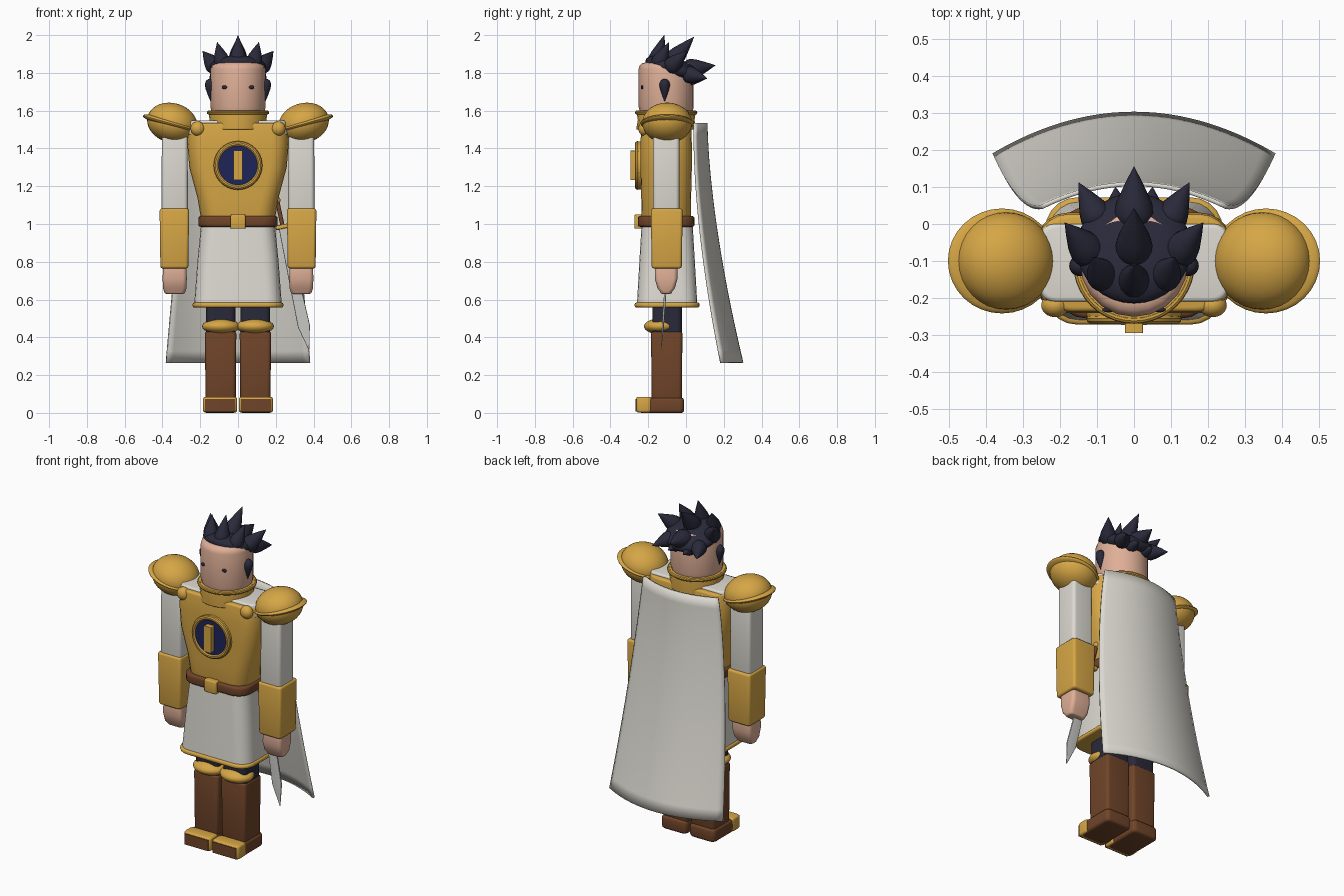
import bpy, bmesh, math
from mathutils import Vector, Matrix

if "Cube" in bpy.data.objects:
    bpy.data.objects.remove(bpy.data.objects["Cube"], do_unlink=True)


def material(name, rgb):
    m = bpy.data.materials.new(name)
    m.use_nodes = True
    m.diffuse_color = (*rgb, 1)
    m.node_tree.nodes["Principled BSDF"].inputs["Base Color"].default_value = (*rgb, 1)
    return m


gold = material("gold", (0.67, 0.38, 0.06))
white = material("off white cloth", (0.72, 0.70, 0.64))
brown = material("brown leather", (0.16, 0.058, 0.022))
skin = material("skin", (0.74, 0.43, 0.31))
dark = material("dark hair", (0.022, 0.022, 0.042))
navy = material("navy", (0.013, 0.018, 0.10))
steel = material("steel", (0.55, 0.55, 0.53))
parts = []
CY = -0.105  # depth of the body axis


def finish(name, bm, mat, matrix=None):
    bmesh.ops.remove_doubles(bm, verts=bm.verts, dist=1e-5)
    bmesh.ops.recalc_face_normals(bm, faces=bm.faces)
    if matrix:
        bm.transform(matrix)
        if matrix.determinant() < 0:
            bmesh.ops.reverse_faces(bm, faces=bm.faces)
    mesh = bpy.data.meshes.new(name)
    bm.to_mesh(mesh)
    bm.free()
    ob = bpy.data.objects.new(name, mesh)
    mesh.materials.append(mat)
    bpy.context.collection.objects.link(ob)
    parts.append(ob)
    return ob


def outline(hx, hy, r, steps=5):
    """Points of a rounded rectangle."""
    r = min(r, hx, hy)
    pts = []
    for q, (sx, sy) in enumerate([(1, 1), (-1, 1), (-1, -1), (1, -1)]):
        for i in range(steps + 1):
            a = math.pi / 2 * (q + i / steps)
            pts.append((sx * (hx - r) + r * math.cos(a), sy * (hy - r) + r * math.sin(a)))
    return pts


def loft(name, mat, sections, r=0.03, bevel=0.0, at=(0, 0), matrix=None):
    """Skin rounded rectangles (z, half x, half y), rounding both ends."""
    rings = list(sections)
    if bevel:
        (z0, x0, y0), (z1, x1, y1) = sections[0], sections[-1]
        arc = [(bevel * (1 - math.sin(a)), bevel * (1 - math.cos(a)))
               for a in (0, math.pi / 6, math.pi / 3, math.pi / 2)]
        low = [(z0 + d, x0 - e, y0 - e) for e, d in arc]
        high = [(z1 - d, x1 - e, y1 - e) for e, d in reversed(arc)]
        rings = low + rings[1:-1] + high
    bm = bmesh.new()
    loops = [[bm.verts.new((at[0] + x, at[1] + y, z)) for x, y in outline(hx, hy, r)]
             for z, hx, hy in rings]
    for a, b in zip(loops, loops[1:]):
        for i in range(len(a)):
            j = (i + 1) % len(a)
            bm.faces.new((a[i], a[j], b[j], b[i]))
    bm.faces.new(loops[0])
    bm.faces.new(loops[-1])
    return finish(name, bm, mat, matrix)


def ball(name, mat, loc, size, rot=None):
    bm = bmesh.new()
    bmesh.ops.create_uvsphere(bm, u_segments=32, v_segments=18, radius=1)
    m = Matrix.Translation(loc) @ (rot or Matrix()) @ Matrix.Diagonal((*size, 1))
    return finish(name, bm, mat, m)


def spike(name, base, tip, r):
    """Leaf-shaped lock of hair from base to tip."""
    d = Vector(tip) - Vector(base)
    n = d.length
    m = Matrix.Translation(base) @ d.to_track_quat('Z', 'Y').to_matrix().to_4x4()
    prof = [(-0.12, 0.3), (-0.05, 0.7), (0.08, 0.95), (0.2, 1), (0.4, 0.84), (0.7, 0.45), (1, 0.02)]
    return loft(name, dark, [(t * n, r * k, r * k) for t, k in prof], r=1, matrix=m)


def ring(name, mat, R, r, matrix):
    bpy.ops.mesh.primitive_torus_add(major_radius=R, minor_radius=r, major_segments=40, minor_segments=10)
    ob = bpy.context.object
    ob.name = name
    ob.data.transform(matrix)
    ob.data.materials.append(mat)
    parts.append(ob)


# Torso, skirt and belt
loft("breastplate", gold, [(0.98, 0.19, 0.13), (1.14, 0.215, 0.132), (1.3, 0.258, 0.136),
                           (1.42, 0.268, 0.136), (1.535, 0.265, 0.132)], 0.09, 0.012, (0, CY))
loft("shirt_shoulders", white, [(1.47, 0.262, 0.108), (1.548, 0.255, 0.105)], 0.04, 0.01, (0, CY))
loft("skirt", white, [(0.57, 0.232, 0.16), (0.8, 0.215, 0.147), (1.0, 0.195, 0.135)], 0.08, 0, (0, -0.1))
loft("skirt_hem", gold, [(0.558, 0.24, 0.172), (0.584, 0.24, 0.172)], 0.085, 0.01, (0, -0.1))
loft("belt", brown, [(0.985, 0.21, 0.15), (1.042, 0.21, 0.15)], 0.08, 0.012, (0, CY))
loft("belt_buckle", gold, [(0.975, 0.04, 0.02), (1.05, 0.04, 0.02)], 0.008, 0.006, (0, -0.253))

# Chest medallion, facing forward
face = Matrix.Translation((0, 0, 1.31)) @ Matrix.Rotation(math.pi / 2, 4, 'X')
loft("medallion_base", gold, [(0.22, 0.128, 0.128), (0.255, 0.128, 0.128)], 1, 0.008, matrix=face)
ring("medallion_rim", gold, 0.115, 0.014, face @ Matrix.Translation((0, 0, 0.256)))
loft("medallion_disc", navy, [(0.25, 0.106, 0.106), (0.263, 0.106, 0.106)], 1, matrix=face)
loft("medallion_bar", gold, [(0.255, 0.024, 0.078), (0.295, 0.024, 0.078)], 0.004, matrix=face)

# Collar and head
loft("collar", gold, [(1.5, 0.158, 0.158), (1.55, 0.15, 0.15), (1.6, 0.157, 0.157)], 1, 0.006, (0, CY))
ring("collar_rim", gold, 0.154, 0.011, Matrix.Translation((0, CY, 1.59)))
loft("head", skin, [(1.56, 0.14, 0.14), (1.62, 0.146, 0.146), (1.855, 0.146, 0.146)], 1, 0.035, (0, CY))

# Hair: tilted cap and central locks
ball("hair_cap", dark, (0, -0.066, 1.822), (0.155, 0.155, 0.058), Matrix.Rotation(-0.3, 4, 'X'))
spike("front_lock", (0, -0.165, 1.84), (0, -0.115, 2.0), 0.045)
spike("crown_lock", (0, -0.085, 1.85), (0, 0.042, 1.99), 0.05)
spike("back_lock", (0, 0.0, 1.815), (0, 0.155, 1.84), 0.055)

# Everything paired left and right
for s, side in ((1, "left"), (-1, "right")):
    spike(side + "_brow_lock", (s * 0.08, -0.15, 1.84), (s * 0.11, -0.09, 1.962), 0.043)
    spike(side + "_temple_lock", (s * 0.115, -0.085, 1.825), (s * 0.187, 0.003, 1.915), 0.047)
    spike(side + "_rear_lock", (s * 0.09, 0.0, 1.795), (s * 0.15, 0.112, 1.77), 0.045)
    spike(side + "_nape_lock", (s * 0.045, 0.015, 1.775), (s * 0.05, 0.1, 1.765), 0.038)
    spike(side + "_sideburn", (s * 0.148, -0.113, 1.755), (s * 0.145, -0.113, 1.648), 0.028)
    ball(side + "_eye", dark, (s * 0.07, -0.232, 1.724), (0.016, 0.007, 0.01))

    # Arm
    ax = s * 0.335
    loft(side + "_sleeve", white, [(1.0, 0.07, 0.07), (1.55, 0.068, 0.07)], 0.02, 0.01, (ax, CY))
    loft(side + "_bracer", gold, [(0.765, 0.074, 0.08), (1.082, 0.078, 0.084)], 0.016, 0.012, (s * 0.337, -0.102))
    loft(side + "_hand", skin, [(0.63, 0.056, 0.032), (0.66, 0.062, 0.046), (0.71, 0.064, 0.06),
                                (0.79, 0.062, 0.06)], 0.022, 0.012, (ax, CY))

    # Shoulder pad: dome on a flared rim, outer edge raised
    tilt = Matrix.Rotation(-s * 0.27, 4, 'Y')
    ball(side + "_pad_dome", gold, (s * 0.348, -0.1, 1.535), (0.135, 0.132, 0.105), tilt)
    ball(side + "_pad_rim", gold, (s * 0.357, -0.1, 1.533), (0.152, 0.142, 0.026), tilt)
    ball(side + "_strap_knob", gold, (s * 0.213, -0.22, 1.505), (0.038, 0.032, 0.038))

    # Leg
    lx = s * 0.092
    loft(side + "_trouser", dark, [(0.38, 0.078, 0.078), (0.62, 0.078, 0.078)], 0.025, 0, (lx, -0.1))
    loft(side + "_boot", brown, [(0.05, 0.08, 0.08), (0.43, 0.083, 0.083)], 0.02, 0.01, (lx, -0.102))
    ball(side + "_knee_guard", gold, (s * 0.09, -0.137, 0.458), (0.1, 0.085, 0.042))
    loft(side + "_foot", brown, [(0.0, 0.086, 0.12), (0.08, 0.086, 0.12)], 0.025, 0.015, (s * 0.095, -0.13))
    loft(side + "_toe_cap", gold, [(0.002, 0.09, 0.042), (0.085, 0.09, 0.042)], 0.02, 0.012, (s * 0.095, -0.222))
    loft(side + "_toe_plate", brown, [(0.008, 0.08, 0.003), (0.074, 0.08, 0.003)], 0.002, 0, (s * 0.095, -0.264))

# Sword hanging at the left hip
hip = Matrix.Translation((0.237, -0.085, 0.985)) @ Matrix.Rotation(-0.21, 4, 'Y') @ Matrix.Rotation(-0.07, 4, 'X')
loft("sword_blade", steel, [(-0.665, 0.002, 0.001), (-0.54, 0.032, 0.005), (-0.3, 0.028, 0.006),
                            (0, 0.022, 0.006)], 0.004, matrix=hip)
loft("sword_guard", gold, [(-0.01, 0.038, 0.014), (0.012, 0.038, 0.014)], 0.008, 0.004, matrix=hip)
loft("sword_grip", brown, [(0, 0.011, 0.011), (0.14, 0.011, 0.011)], 1, matrix=hip)
ball("sword_pommel", gold, hip @ Vector((0, 0, 0.145)), (0.018, 0.018, 0.018))

# Cape: a curved sheet that widens and sweeps back towards the hem
bm = bmesh.new()
COLS, ROWS = 24, 20
grid = []
for j in range(ROWS + 1):
    t = j / ROWS
    row = []
    for i in range(COLS + 1):
        u = 2 * i / COLS - 1
        half = 0.25 + 0.13 * t ** 0.85
        y = 0.108 + 0.19 * t ** 1.6 - (0.062 + 0.05 * t) * u * u
        row.append(bm.verts.new((u * half, y, 1.535 - 1.27 * t)))
    grid.append(row)
for a, b in zip(grid, grid[1:]):
    for i in range(COLS):
        bm.faces.new((a[i], b[i], b[i + 1], a[i + 1]))
cape = finish("cape", bm, white)
solid = cape.modifiers.new("thickness", 'SOLIDIFY')
solid.thickness = 0.012
solid.offset = 0

# Smooth shading with crisp edges
bpy.ops.object.select_all(action='DESELECT')
for ob in parts:
    ob.select_set(True)
bpy.context.view_layer.objects.active = parts[0]
bpy.ops.object.shade_smooth_by_angle(angle=math.radians(35))
